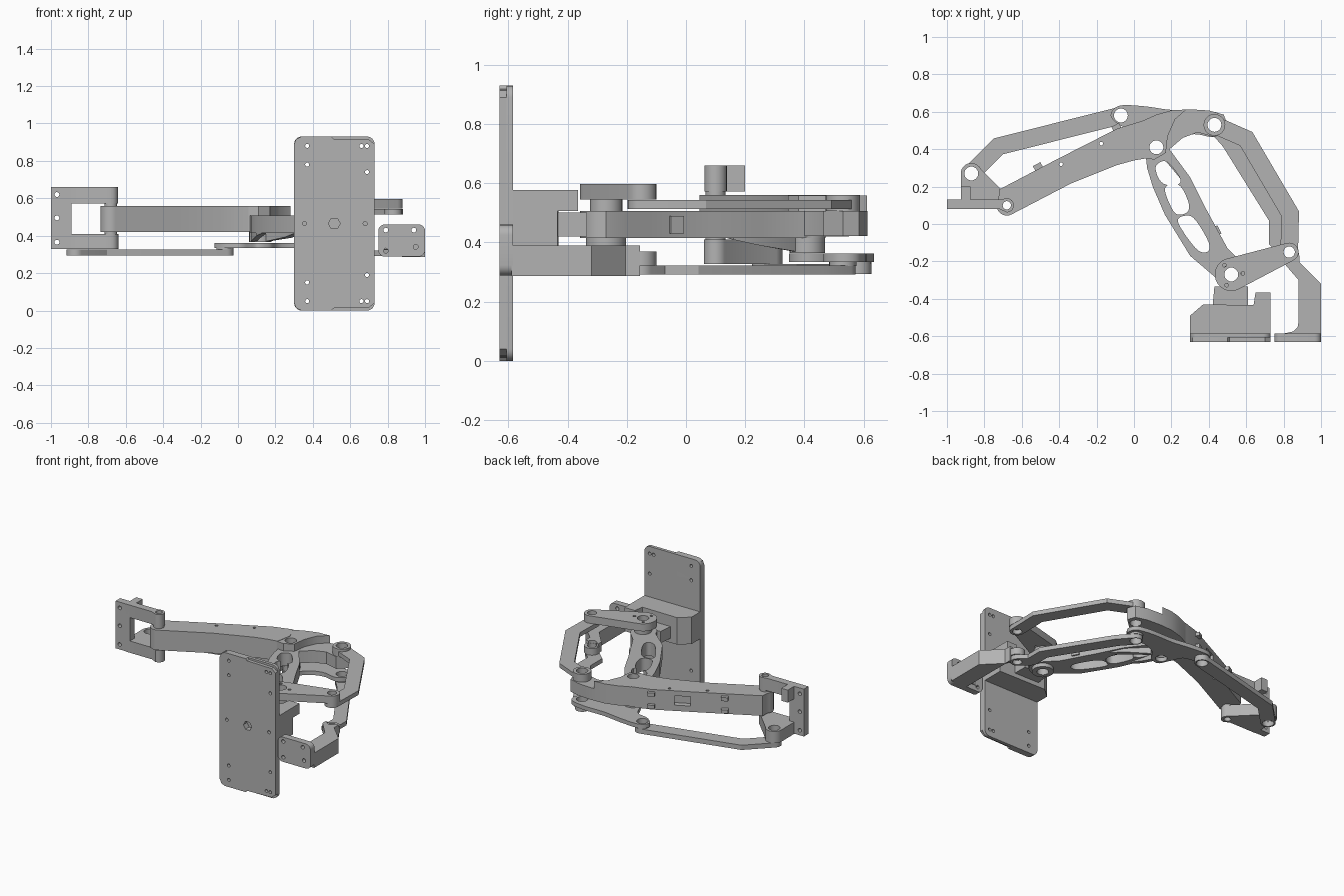
import bpy, bmesh
from math import pi, cos, sin, atan2, acos
from mathutils import Vector

cube = bpy.data.objects.get("Cube")
if cube:
    bpy.data.objects.remove(cube)

grey = bpy.data.materials.new("plain grey")
grey.use_nodes = True
tone = (0.45, 0.45, 0.45, 1)
grey.diffuse_color = tone
grey.node_tree.nodes["Principled BSDF"].inputs["Base Color"].default_value = tone
parts = []


def circle(c, r, n=28):
    return [(c[0] + r * cos(2 * pi * i / n), c[1] + r * sin(2 * pi * i / n)) for i in range(n)]


def arc(c, r, a, b, n=12):
    return [(c[0] + r * cos(a + (b - a) * i / n), c[1] + r * sin(a + (b - a) * i / n)) for i in range(n + 1)]


def rounded(x0, x1, y0, y1, r):
    """Rectangle with rounded corners."""
    corners = [(x1 - r, y1 - r), (x0 + r, y1 - r), (x0 + r, y0 + r), (x1 - r, y0 + r)]
    return [p for k, c in enumerate(corners) for p in arc(c, r, k * pi / 2, (k + 1) * pi / 2, 6)]


def tapered(a, ra, b, rb):
    """Two circles joined by their outer tangents."""
    d = Vector(b) - Vector(a)
    t, s = atan2(d.y, d.x), acos((ra - rb) / d.length)
    return arc(a, ra, t + s, t + 2 * pi - s, 20) + arc(b, rb, t - s, t + s)


def band(path, w):
    """Bent strip with round ends and mitred corners."""
    p = [Vector(q) for q in path]
    d = [(p[i + 1] - p[i]).normalized() for i in range(len(p) - 1)]
    left, right = [], []
    for i in range(1, len(p) - 1):
        n = Vector((-d[i - 1].y - d[i].y, d[i - 1].x + d[i].x)).normalized()
        n *= w / n.dot(Vector((-d[i].y, d[i].x)))
        left.append(tuple(p[i] + n))
        right.append(tuple(p[i] - n))
    s, e = atan2(d[0].y, d[0].x), atan2(d[-1].y, d[-1].x)
    return (arc(p[0], w, s + pi / 2, s + 3 * pi / 2) + right
            + arc(p[-1], w, e - pi / 2, e + pi / 2) + left[::-1])


def smooth_path(pts, n=5):
    """Rounded closed outline through the points."""
    out, m = [], len(pts)
    v = [Vector(q) for q in pts]
    for i in range(m):
        a, b, c, d = v[i - 1], v[i], v[(i + 1) % m], v[(i + 2) % m]
        for k in range(n):
            t = k / n
            out.append(tuple(0.5 * (2 * b + (c - a) * t + (2 * a - 5 * b + 4 * c - d) * t * t
                                    + (3 * b - a - 3 * c + d) * t ** 3)))
    return out


def extrude(name, outlines, low, high, upright=False):
    """Outline plus hole outlines, extruded along z (or along y if upright)."""
    cu = bpy.data.curves.new(name, "CURVE")
    cu.dimensions, cu.fill_mode, cu.extrude = "2D", "BOTH", (high - low) / 2
    for pts in outlines:
        sp = cu.splines.new("POLY")
        sp.points.add(len(pts) - 1)
        for q, xy in zip(sp.points, pts):
            q.co = (xy[0], xy[1], 0, 1)
        sp.use_cyclic_u = True
    tmp = bpy.data.objects.new(name + "_outline", cu)
    bpy.context.collection.objects.link(tmp)
    me = bpy.data.meshes.new_from_object(tmp.evaluated_get(bpy.context.evaluated_depsgraph_get()))
    bpy.data.objects.remove(tmp)
    bm = bmesh.new()
    bm.from_mesh(me)
    bmesh.ops.remove_doubles(bm, verts=bm.verts, dist=0.0001)
    for v in bm.verts:
        x, y, z = v.co
        z += (low + high) / 2
        v.co = (x, z, y) if upright else (x, y, z)
    bmesh.ops.recalc_face_normals(bm, faces=bm.faces)
    bm.to_mesh(me)
    bm.free()
    me.materials.clear()
    me.materials.append(grey)
    ob = bpy.data.objects.new(name, me)
    bpy.context.collection.objects.link(ob)
    parts.append(ob)
    return ob


def cut(ob, outlines, low, high):
    """Cut openings with the given outlines out of a part."""
    cutters = [extrude("cutter", [o], low, high) for o in outlines]
    for c in cutters:
        ob.modifiers.new("opening", "BOOLEAN").object = c
        ob.modifiers[-1].operation = "DIFFERENCE"
    me = bpy.data.meshes.new_from_object(ob.evaluated_get(bpy.context.evaluated_depsgraph_get()))
    ob.modifiers.clear()
    ob.data = me
    for c in cutters:
        parts.remove(c)
        bpy.data.objects.remove(c)


def ring(name, c, r, hole, low, high):
    return extrude(name, [circle(c, r), circle(c, hole)], low, high)


def clip(name, x, y, z, w, h):
    """Small square clip turned along its arm."""
    t = .5 if x < .2 else -1.1
    extrude(name, [arc((x, y), w, t + pi / 4, t + 7 * pi / 4, 3)], z, z + h)


# Pivot centres
shoulder, crank_tip, elbow = (0.52, -0.27), (0.83, -0.15), (0.12, 0.41)
tail, rocker_tip, wrist, wrist_top = (0.43, 0.53), (-0.07, 0.58), (-0.68, 0.1), (-0.87, 0.27)
H = 0.037

# Base plate: back layer and a notched front layer
holes = [circle((x, z), 0.011, 12) for x, z in
         [(.37, .05), (.37, .15), (.37, .78), (.37, .88), (.66, .05), (.66, .88), (.69, .05),
          (.69, .19), (.69, .74), (.69, .88), (.68, .465), (.355, .465)]]
holes.append(circle((.515, .465), 0.032, 6))
extrude("base_plate", [rounded(.3, .73, 0, .93, .04)] + holes, -.607, -.585, True)
front = [(.3, .04), (.312, .012), (.34, 0), (.5, 0), (.51, .012), (.7, .016), (.73, .04)]
front += [(x, .93 - z) for x, z in front[::-1]]
extrude("base_plate_front", [front] + holes, -.63, -.607, True)

# Base block, its raised ear and the shoulder tower
extrude("base_block", [[(.3, -.59), (.73, -.59), (.73, -.435), (.37, -.43), (.3, -.49)]], .39, .578)
extrude("base_ear", [[(.63, -.45), (.73, -.45), (.73, -.365), (.65, -.365), (.64, -.43)]], .507, .578)
extrude("shoulder_tower", [[(.42, -.44), (.61, -.44), (.61, -.335), (.43, -.335)]], .42, .502)
ring("shoulder_washer", shoulder, .068, H, .39, .416)

# Fixed side foot
extrude("foot_plate", [rounded(.75, 1, .288, .46, .035)] + [circle((x, z), .013, 12)
        for x, z in [(.79, .43), (.94, .43), (.79, .32), (.95, .34)]], -.63, -.585, True)
extrude("foot_arm", [[(.78, -.59), (.85, -.575), (.875, -.55), (.88, -.52), (.88, -.3), (.785, -.19),
                      (.785, -.155)] + arc(crank_tip, .031, pi * 1.05, pi * 1.95)
                     + [(.883, -.155), (.885, -.205), (1, -.32), (1, -.59)]], .325, .39)
extrude("foot_arm_base", [[(.88, -.59), (.88, -.3), (.878, -.155), (.883, -.155), (.885, -.205),
                           (1, -.32), (1, -.59)]], .287, .326)
ring("foot_pivot_boss", crank_tip, .05, .03, .323, .37)

# Lower arm with lightening slots
lower_arm = extrude("lower_arm", [arc(elbow, .062, 0, pi) + [(.07, .3), (.1, .2), (.165, .05), (.3, -.17)]
                                  + arc(shoulder, .088, pi * 1.05, pi * 2)
                                  + [(.57, -.2), (.5, -.13), (.38, .09), (.3, .25)]], .415, .507)
slots = [[(.115, .3), (.15, .335), (.19, .32), (.25, .235), (.21, .205), (.145, .225)],
         [(.165, .18), (.2, .215), (.25, .2), (.29, .12), (.29, .07), (.25, .05), (.21, .07)],
         [(.235, .01), (.28, .045), (.33, .02), (.4, -.1), (.39, -.15), (.33, -.13)]]
cut(lower_arm, [smooth_path(s, 4) for s in slots] + [circle(elbow, H), circle(shoulder, H)], .3, .6)
clip("lower_arm_clip", .435, -.04, .43, .035, .06)

# Sloping ribs that run down to the elbow spacer
ring("elbow_spacer", elbow, .06, H, .365, .415)
ribs = [extrude("elbow_rib", [o], .37, .416) for o in (
    [(.07, .36), (.1, .2), (.13, .14), (.15, .155), (.125, .24), (.1, .36)],
    [(.17, .37), (.29, .25), (.33, .16), (.3, .15), (.25, .24), (.15, .36)])]
for v in [v for ob in ribs for v in ob.data.vertices if v.co.z < .4]:
    v.co.z += max(0, .34 - v.co.y) * .22

# Crank and its link to the forearm tail
extrude("crank", [tapered(shoulder, .088, crank_tip, .05), circle(shoulder, H), circle(crank_tip, .03)]
        + [circle((shoulder[0] + .062 * cos(a), shoulder[1] + .062 * sin(a)), .01, 10)
           for a in (0.1, 2.2, 4.3)], .545, .597)
ring("crank_boss", shoulder, .055, H, .507, .545)
extrude("crank_link", [band([tail, (.6, .455), (.835, .055), crank_tip], .047),
                       circle(tail, H), circle(crank_tip, .03)], .513, .543)
ring("crank_link_boss", tail, .058, H, .506, .56)

# Support link from the foot to the rocker
extrude("support_link", [band([tail, (.51, .44), (.765, .03), (.765, -.09), crank_tip], .043),
                         circle(tail, H), circle(crank_tip, .03)], .292, .322)

# Curved rocker at the elbow
extrude("rocker", [smooth_path([(-.125, .58), (-.08, .632), (.05, .63), (.2, .61), (.36, .608), (.47, .585),
                                (.49, .52), (.43, .465), (.32, .48), (.22, .44), (.17, .37), (.1, .35),
                                (.06, .42), (.02, .5), (-.07, .525)]),
                   circle(rocker_tip, H), circle(elbow, H), circle(tail, H)], .334, .362)
for name, c in (("rocker_boss", rocker_tip), ("tail_boss", tail)):
    ring(name, c, .046, H, .32, .336)

# Forearm: thick beam, curved tail and top plate
beam = [(-.09, .51), (-.42, .342), (-.72, .185)] + arc(wrist, .055, pi * .8, pi * 1.65)
beam += [(-.34, .215), (-.09, .315), (0, .34)]
dots = [circle(c, .01, 10) for c in [(-.39, .32), (-.175, .43)]]
forearm = extrude("forearm_beam", [[(.06, .35), (.08, .46), (.04, .55)] + beam,
                                   circle(wrist, .022)] + dots, .42, .56)
# Square pocket in the back wall
cut(forearm, [[(-.3, .36), (-.32, .42), (-.24, .47), (-.2, .41)]], .46, .525)
curve_in = [(.43, .465), (.34, .49), (.26, .46), (.19, .4), (.13, .345), (.05, .35)]
curve_out = [(.04, .549), (.12, .585), (.2, .608), (.3, .613), (.4, .607), (.48, .585), (.5, .53)]
extrude("forearm_tail", [curve_out + curve_in, circle(elbow, H), circle(tail, H)], .422, .506)
extrude("forearm_top_plate", [[(.03, .545), (.12, .585), (.2, .608), (.28, .612), (.22, .56), (.18, .47),
                               (.17, .38), (.11, .345), (.05, .35)], circle(elbow, H)], .506, .558)
for x, y in [(-.51, .3), (-.09, .51)]:
    for z in (.435, .52):
        clip("forearm_clip", x, y, z, .032, .025)

# Wrist link
extrude("wrist_link", [band([wrist_top, (-.725, .415), rocker_tip], .047),
                       circle(wrist_top, H), circle(rocker_tip, H)], .294, .327)

# Wrist bracket: flange, two arms and pivot washers
extrude("wrist_flange", [[(-1, .33), (-.89, .33), (-.89, .66), (-1, .66)]]
        + [circle((-.968, z), .013, 14) for z in (.365, .495, .62)], .08, .13, True)
extrude("wrist_lower_arm", [arc(wrist, .04, -pi / 2, pi / 3) + arc(wrist_top, .056, pi * .15, pi)
                            + [(-.925, .2), (-.925, .08), (-.72, .08)],
                            circle(wrist_top, H), circle(wrist, .022)], .328, .41)
extrude("wrist_upper_arm", [arc(wrist, .038, -pi / 2, pi / 2) + [(-.72, .13), (-.875, .13), (-.875, .2),
                            (-.925, .2), (-.925, .08), (-.72, .08)], circle(wrist, .022)], .573, .66)
for z in (.405, .558):
    ring("wrist_pivot_washer", wrist, .034, .022, z, z + .02)

# Smooth the round walls, keep the edges sharp
bpy.ops.object.select_all(action="DESELECT")
for ob in parts:
    ob.select_set(True)
bpy.context.view_layer.objects.active = parts[0]
bpy.ops.object.shade_smooth_by_angle(angle=0.52)
